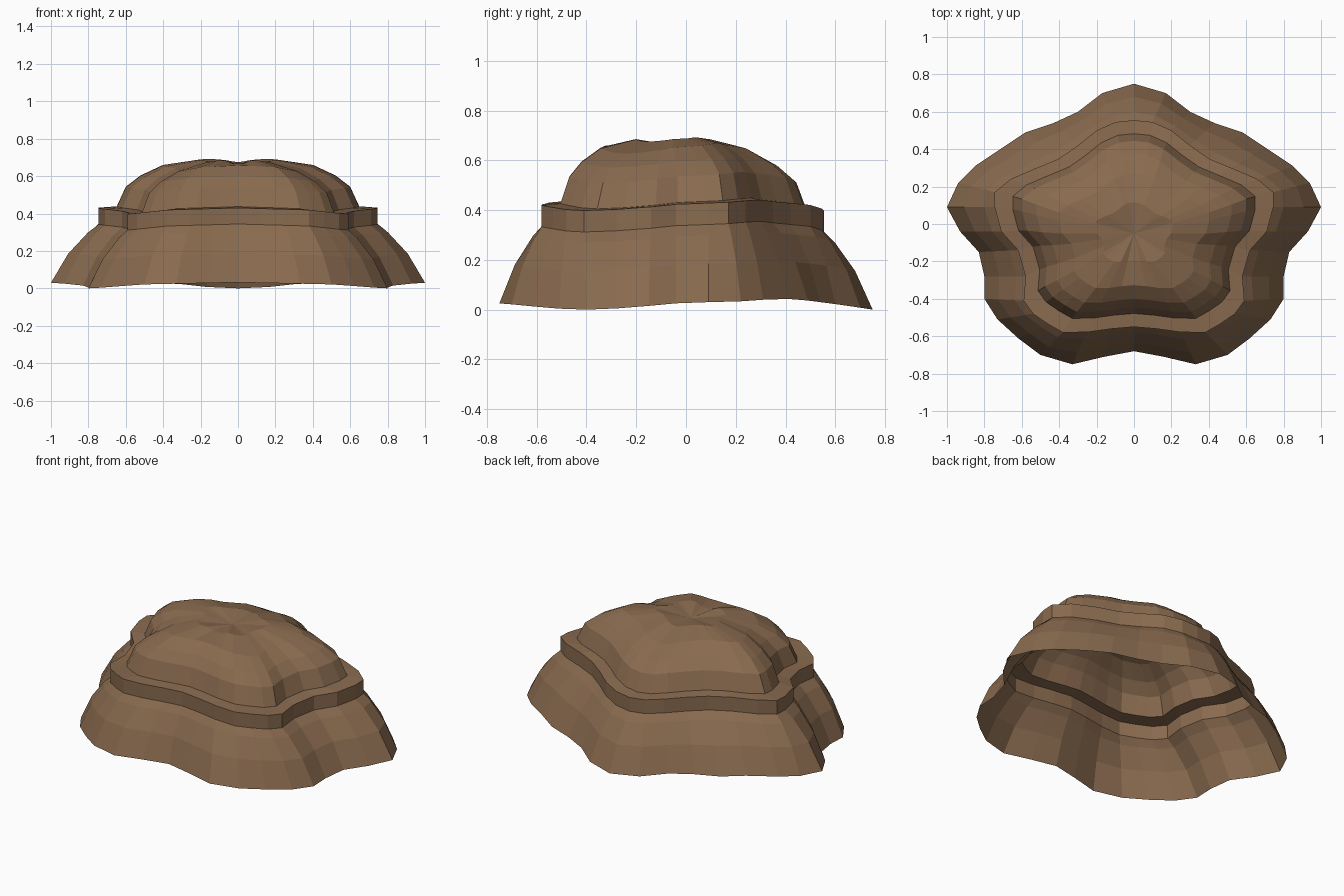
import bpy
import bmesh

if "Cube" in bpy.data.objects:
    bpy.data.objects.remove(bpy.data.objects["Cube"])

# Half outlines (front centre -> right -> back centre), mirrored to closed five-lobed loops
RIM = [(0, -.68), (.16, -.71), (.33, -.75), (.5, -.70), (.62, -.61), (.73, -.51), (.8, -.4),
       (.8, -.28), (.83, -.15), (.93, -.04), (1, .09), (.94, .22), (.85, .31), (.7, .41),
       (.58, .49), (.43, .54), (.3, .6), (.17, .7), (0, .75)]
BAND = [(0, -.55), (.12, -.56), (.25, -.578), (.38, -.58), (.46, -.535), (.54, -.48), (.59, -.41),
        (.58, -.28), (.62, -.14), (.71, -.04), (.745, .09), (.745, .17), (.66, .24), (.52, .30),
        (.4, .35), (.3, .42), (.2, .5), (.1, .545), (0, .555)]
WAVE_KEYS = [(0, .032), (2, .025), (6, 0), (10, .03), (13, .043), (15, .03), (18, 0)]

brown = bpy.data.materials.new("brown felt")
brown.diffuse_color = (.25, .145, .078, 1)
brown.use_nodes = True
brown.node_tree.nodes["Principled BSDF"].inputs["Base Color"].default_value = brown.diffuse_color


def wave(i):
    """Height wave that every edge follows around the loop."""
    for (a, za), (b, zb) in zip(WAVE_KEYS, WAVE_KEYS[1:]):
        if a <= i <= b:
            t = (i - a) / (b - a)
            t = t * t * (3 - 2 * t)
            return za + (zb - za) * t


def ring(t, z, scale=1.0, shift=0.0, w=1.0):
    """Loop blended from rim (t=0) to band (t=1), scaled and raised."""
    half = []
    for i, (r, b) in enumerate(zip(RIM, BAND)):
        x = (r[0] + (b[0] - r[0]) * t) * scale
        y = (r[1] + (b[1] - r[1]) * t) * scale + shift
        half.append((x, y, z + w * wave(i)))
    return half + [(-x, y, zz) for x, y, zz in half[-2:0:-1]]


def loft(name, rings, apex=None):
    bm = bmesh.new()
    loops = [[bm.verts.new(p) for p in r] for r in rings]
    n = len(loops[0])
    for a, b in zip(loops, loops[1:]):
        for i in range(n):
            j = (i + 1) % n
            bm.faces.new((a[i], a[j], b[j], b[i]))
    if apex:
        top = bm.verts.new(apex)
        for i in range(n):
            bm.faces.new((loops[-1][i], loops[-1][(i + 1) % n], top))
    mesh = bpy.data.meshes.new(name)
    bm.to_mesh(mesh)
    bm.free()
    mesh.materials.append(brown)
    obj = bpy.data.objects.new(name, mesh)
    bpy.context.collection.objects.link(obj)
    return obj


# Flared open skirt
loft("skirt", [ring(0, 0), ring(.36, .155), ring(.78, .27), ring(1, .312)])

# Upright band with a flat ledge on top
loft("band", [ring(1, .312), ring(1, .398), ring(1, .405, .87)])

# Domed crown with a shallow dent in the top
top = ring(1, .675, .28, -.04, .4)
top = [(x, y, z - (.018 if y < -.1 and abs(x) < .06 else 0)) for x, y, z in top]
loft("crown", [ring(1, .405, .87), ring(1, .51, .805, -.003), ring(1, .57, .70, -.015),
               ring(1, .626, .54, -.03), top], apex=(0, -.05, .66))
